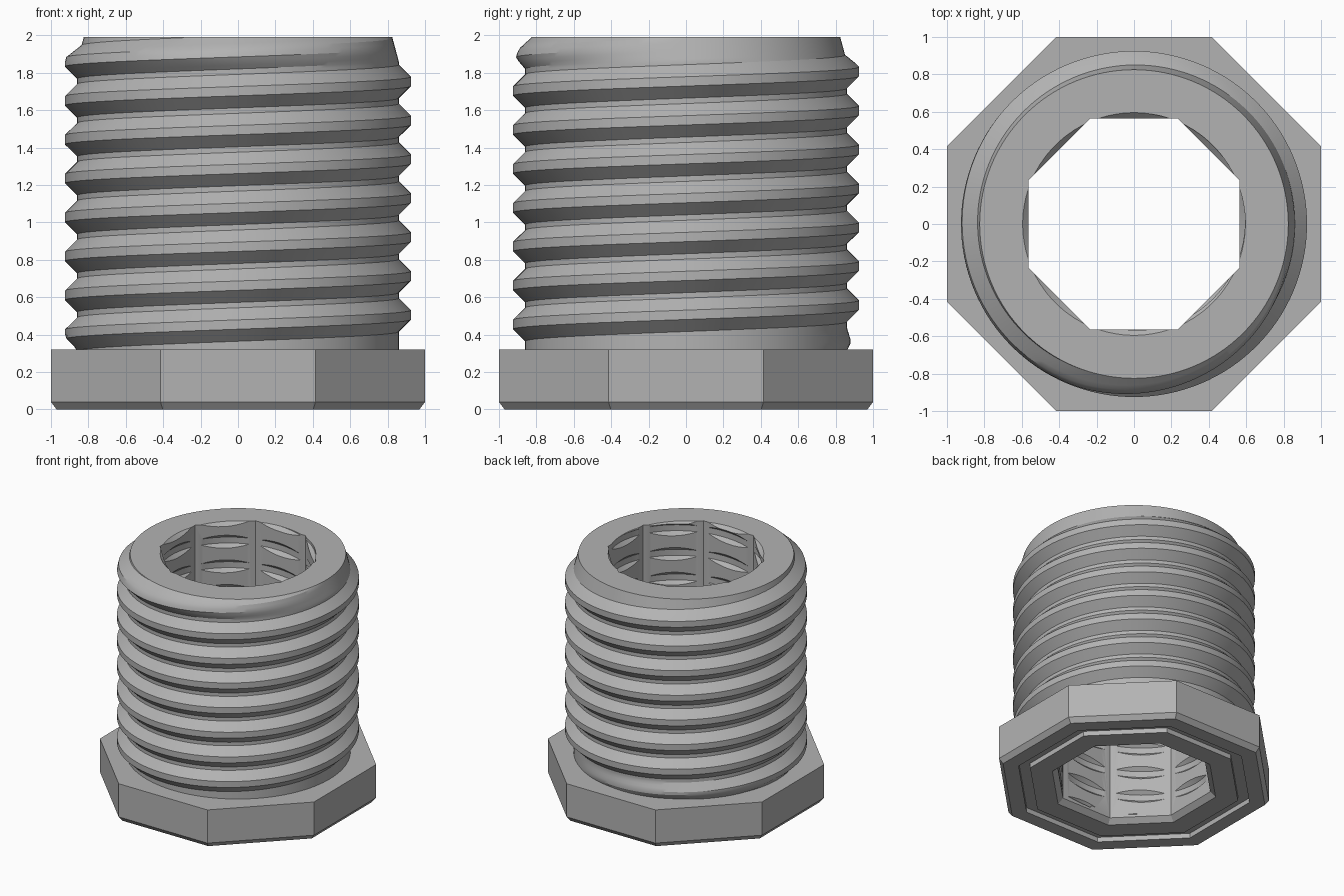
import bpy
import bmesh
from math import pi, cos, sin

cube = bpy.data.objects.get("Cube")
if cube:
    bpy.data.objects.remove(cube, do_unlink=True)

TOP, HEAD, PITCH, COLUMNS = 1.99, 0.32, 0.208, 128

metal = bpy.data.materials.new("grey metal")
metal.use_nodes = True
metal.diffuse_color = (0.45, 0.45, 0.45, 1)
metal.node_tree.nodes["Principled BSDF"].inputs["Base Color"].default_value = (0.45, 0.45, 0.45, 1)


def finish(name, bm):
    bmesh.ops.recalc_face_normals(bm, faces=bm.faces)
    mesh = bpy.data.meshes.new(name)
    bm.to_mesh(mesh)
    bm.free()
    mesh.materials.append(metal)
    obj = bpy.data.objects.new(name, mesh)
    bpy.context.collection.objects.link(obj)
    return obj


def revolve(name, profile, sides):
    """Capped solid; profile radii are measured to the middle of each flat."""
    bm = bmesh.new()
    rings = []
    for r, z in profile:
        r /= cos(pi / sides)
        angles = [(2 * i + 1) * pi / sides for i in range(sides)]
        rings.append([bm.verts.new((r * cos(a), r * sin(a), z)) for a in angles])
    for low, high in zip(rings, rings[1:]):
        for i in range(sides):
            j = (i + 1) % sides
            bm.faces.new((low[i], low[j], high[j], high[i]))
    bm.faces.new(rings[0])
    bm.faces.new(rings[-1])
    return finish(name, bm)


def tooth(t):
    """Thread height 0..1 at t pitches from the crest centre."""
    return min(1, max(0, (0.43 - abs(t)) / 0.31))


def threaded_rod(name, z0, z1, radius):
    """Helical rod cut flat at z0 and z1; radius(height, z, crest_z)."""
    bm = bmesh.new()
    steps = [-0.43, -0.33, -0.225, -0.12, 0, 0.12, 0.225, 0.33, 0.43, 0.5]
    first, last = -11, 5
    found = {}

    def vert(i, row):
        turn, s = divmod(row, len(steps))
        a = 2 * pi * i / COLUMNS
        crest = 1.65 + PITCH * (i / COLUMNS - 0.5 + first + turn)
        z = min(z1, max(z0, crest + PITCH * steps[s]))
        key = (i, round(z, 5))
        if key not in found:
            r = radius(tooth(steps[s]), z, crest)
            found[key] = bm.verts.new((r * cos(a), r * sin(a), z))
        return found[key]

    n = len(steps)
    for row in range((last - first) * n):
        for i in range(COLUMNS):
            j, shift = (i + 1, 0) if i + 1 < COLUMNS else (0, n)
            quad = [vert(i, row), vert(j, row + shift),
                    vert(j, row + shift + 1), vert(i, row + 1)]
            corners = list(dict.fromkeys(quad))
            if len(corners) > 2:
                bm.faces.new(corners)
    for z in (z0, z1):
        bm.faces.new([found[(i, round(z, 5))] for i in range(COLUMNS)])
    return finish(name, bm)


def outer_radius(height, z, crest):
    # The thread fades in above the head and fades out below the rim
    fade = min(1, max(0, (crest - 0.33) / 0.07), max(0, (1.96 - crest) / 0.06))
    root = 0.86 - 0.035 * max(0, (z - 1.86) / 0.13)
    bottom = 0.86 + max(0, z - HEAD)
    return min(root + 0.065 * height * fade, 0.825 + 1.1 * (TOP - z), bottom)


def combine(target, tool, operation):
    mod = target.modifiers.new(tool.name, 'BOOLEAN')
    mod.operation = operation
    mod.solver = 'EXACT'
    mod.object = tool
    bpy.context.view_layer.objects.active = target
    bpy.ops.object.modifier_apply(modifier=mod.name)
    bpy.data.objects.remove(tool, do_unlink=True)


# Octagonal head with chamfered foot and a shallow groove underneath
bushing = revolve("threaded_bushing", [
    (0.77, 0), (0.77, 0.04), (0.855, 0.04), (0.855, 0),
    (0.97, 0), (1, 0.04), (1, HEAD)], 8)

# Outer threaded shank
combine(bushing, threaded_rod("shank", HEAD - 0.1, TOP, outer_radius), 'UNION')

# Octagonal bore, flared at the foot
combine(bushing, revolve("bore", [(0.645, -0.04), (0.565, 0.04), (0.565, 2.1)], 8), 'DIFFERENCE')

# Inner thread, which only bites into the middle of each bore flat
combine(bushing, threaded_rod("inner_thread", 0.06, 2.05,
                              lambda height, z, crest: 0.53 + 0.065 * height), 'DIFFERENCE')

# Round flare at the mouth
combine(bushing, revolve("mouth", [(0.53, TOP - 0.065), (0.595, TOP), (0.625, TOP + 0.03)], 96), 'DIFFERENCE')

bpy.ops.object.select_all(action='DESELECT')
bushing.select_set(True)
bpy.context.view_layer.objects.active = bushing
bpy.ops.object.shade_smooth_by_angle(angle=0.45)
